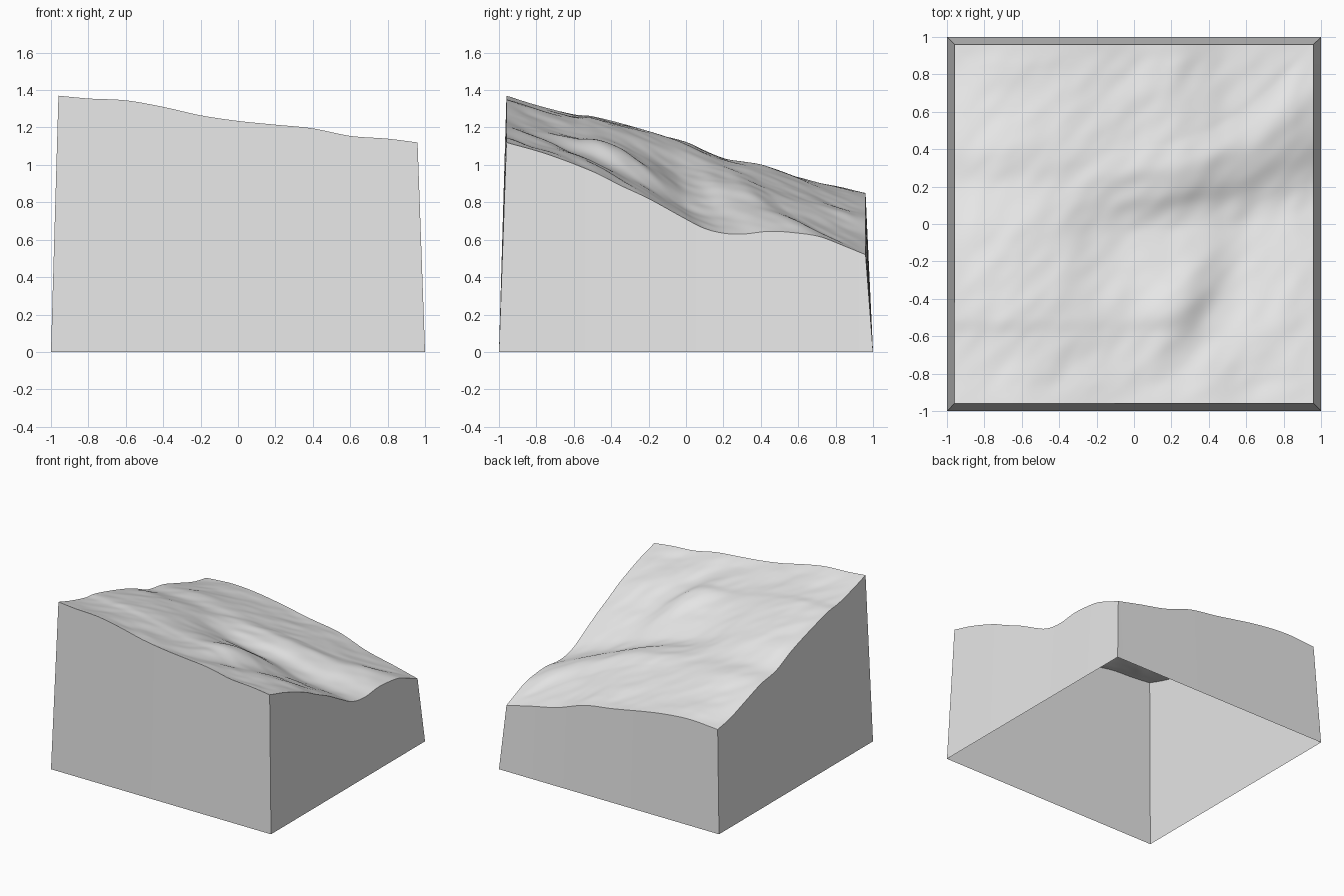
import bpy, bmesh, math
from mathutils import Vector, noise

cube = bpy.data.objects.get("Cube")
if cube:
    bpy.data.objects.remove(cube, do_unlink=True)

EDGE = 0.96   # half width of the ground
BASE = 1.0    # half width of the skirt foot
CELLS = 110

# Edge profiles as (position, height) pairs
FRONT = [(-.96, 1.37), (-.8, 1.355), (-.6, 1.345), (-.4, 1.31), (-.2, 1.265), (0, 1.235),
         (.2, 1.215), (.4, 1.195), (.6, 1.155), (.8, 1.14), (.96, 1.12)]
BACK = [(-.96, .835), (-.7, .85), (-.42, .825), (0, .75), (.25, .71), (.5, .625),
        (.75, .57), (.96, .52)]
LEFT = [(-.96, 1.37), (-.8, 1.32), (-.6, 1.27), (-.5, 1.26), (-.25, 1.195), (0, 1.115),
        (.2, 1.03), (.4, .995), (.6, .93), (.8, .865), (.96, .835)]
RIGHT = [(-.96, 1.12), (-.75, 1.06), (-.5, .965), (-.35, .89), (-.2, .82), (0, .71),
         (.1, .66), (.2, .635), (.3, .63), (.45, .645), (.6, .635), (.72, .615),
         (.85, .565), (.96, .52)]
# Valley shape along x: axis position, width and depth
AXIS = [(-.96, -.04), (-.3, -.03), (0, -.01), (.4, .02), (.7, .07), (.96, .15)]
WIDTH = [(-.96, .5), (0, .5), (.4, .6), (.7, .78), (.96, 1)]
DEPTH = [(-.96, 0), (-.5, 0), (-.2, .3), (.1, .6), (.4, .8), (.96, 1)]


def curve(points, t):
    """Smooth curve through the points."""
    t = min(max(t, points[0][0]), points[-1][0])
    last = len(points) - 1
    i = next(k for k in range(last) if t <= points[k + 1][0])

    def slope(k):
        a, b = points[max(k - 1, 0)], points[min(k + 1, last)]
        return (b[1] - a[1]) / (b[0] - a[0])

    (x0, y0), (x1, y1) = points[i], points[i + 1]
    w = x1 - x0
    s = (t - x0) / w
    ease = s * s * (3 - 2 * s)
    return (y0 + (y1 - y0) * ease + w * s * (1 - s) ** 2 * slope(i)
            - w * s * s * (1 - s) * slope(i + 1))


def sag(points, t):
    """Height of an edge profile relative to its straight chord."""
    s = min(max((t + EDGE) / (2 * EDGE), 0), 1)
    return curve(points, t) - points[0][1] * (1 - s) - points[-1][1] * s


def spur(x, y):
    """Low spur that drops off on its +x side."""
    along = Vector((.5, .87))
    p = Vector((x - .34, y + .42))
    a, side = p.dot(along), p.x * along.y - p.y * along.x
    window = math.exp(-(a / .32) ** 2)
    return window * (.03 * math.exp(-((side + .09) / .12) ** 2)
                     - .035 * math.exp(-((side - .1) / .12) ** 2))


def height(x, y):
    u, v = (x + EDGE) / (2 * EDGE), (y + EDGE) / (2 * EDGE)
    z = curve(FRONT, x) * (1 - v) + curve(BACK, x) * v
    z += sag(LEFT, y) * (1 - u)
    centre = .15
    z += sag(RIGHT, centre + (y - curve(AXIS, x)) / curve(WIDTH, x)) * curve(DEPTH, x)
    # Fine diagonal unevenness, fading out at the border
    fade = min(1, 20 * u * (1 - u), 20 * v * (1 - v))
    p = Vector(((x + y) * 1.8, (y - x) * 3.5, 0))
    rough = noise.noise(p) * .011 + noise.noise(p * 2.3) * .005
    return z + fade * (spur(x, y) + rough)


grey = bpy.data.materials.new("light_grey")
grey.use_nodes = True
grey.diffuse_color = (.8, .8, .8, 1)
grey.node_tree.nodes["Principled BSDF"].inputs["Base Color"].default_value = (.8, .8, .8, 1)


def add_object(name, bm):
    mesh = bpy.data.meshes.new(name)
    bm.to_mesh(mesh)
    bm.free()
    mesh.materials.append(grey)
    obj = bpy.data.objects.new(name, mesh)
    bpy.context.collection.objects.link(obj)
    return obj


# Sloping ground surface
bm = bmesh.new()
bmesh.ops.create_grid(bm, x_segments=CELLS, y_segments=CELLS, size=EDGE)
for vert in bm.verts:
    vert.co.z = height(vert.co.x, vert.co.y)
for face in bm.faces:
    face.smooth = True
add_object("ground_surface", bm)

# Four flared skirt walls, open underneath
SIDES = {"front_wall": (0, -1), "right_wall": (-1, 0), "back_wall": (0, 1), "left_wall": (1, 0)}
for name, (nx, ny) in SIDES.items():
    bm = bmesh.new()
    previous = None
    for i in range(CELLS + 1):
        t = -EDGE + 2 * EDGE * i / CELLS
        x, y = nx * EDGE - ny * t, ny * EDGE + nx * t
        # the foot reaches the full corner at both ends
        foot = t * BASE / EDGE if i in (0, CELLS) else t
        low = bm.verts.new((nx * BASE - ny * foot, ny * BASE + nx * foot, 0))
        high = bm.verts.new((x, y, height(x, y)))
        if previous:
            bm.faces.new((previous[0], low, high, previous[1]))
        previous = (low, high)
    add_object(name, bm)
